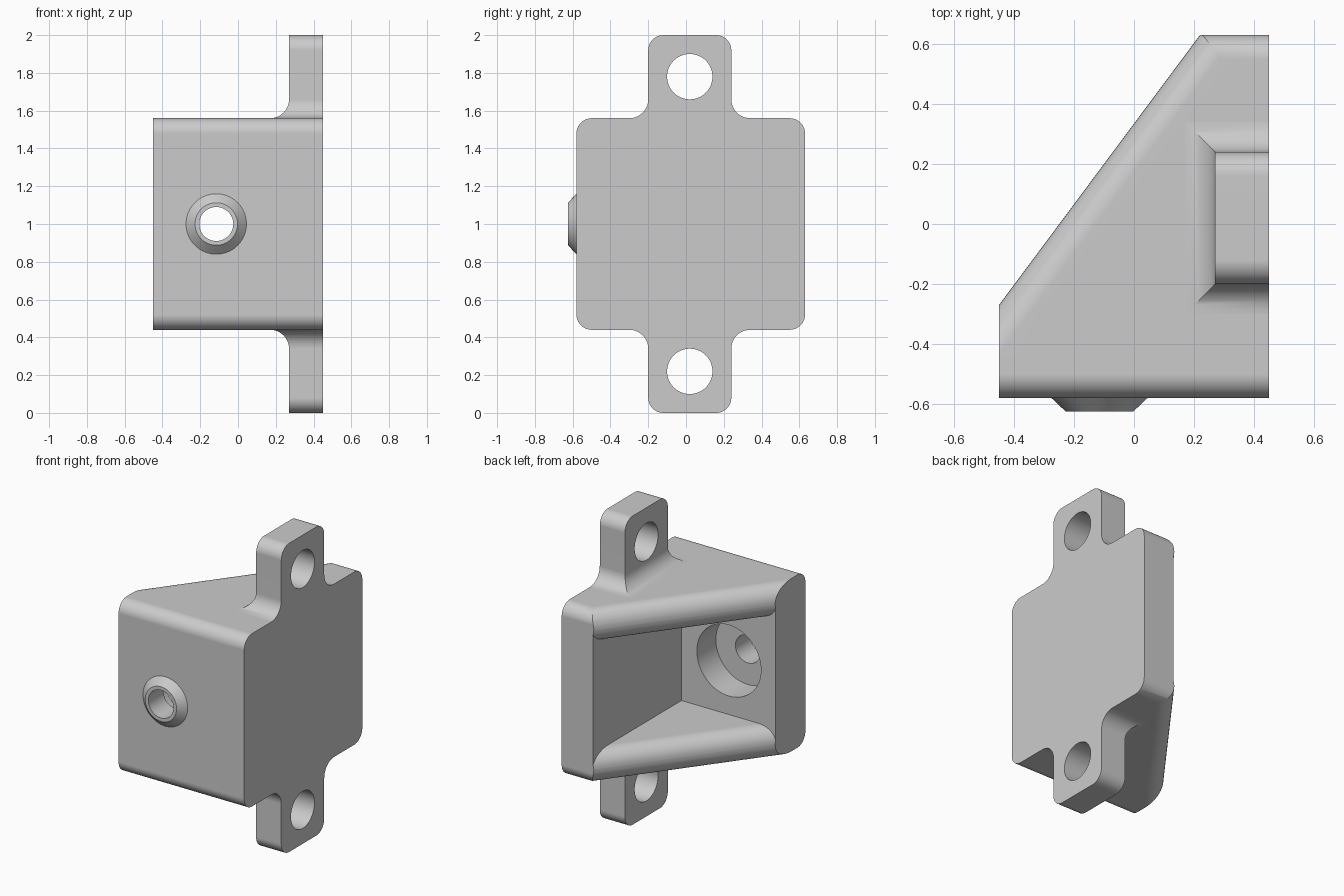
import bpy, bmesh
from math import sin, cos, pi, radians
from mathutils import Vector

if "Cube" in bpy.data.objects:
    bpy.data.objects.remove(bpy.data.objects["Cube"])

grey = bpy.data.materials.new("plain_grey")
grey.use_nodes = True
COLOUR = (0.6, 0.6, 0.6, 1)
grey.diffuse_color = COLOUR
grey.node_tree.nodes["Principled BSDF"].inputs["Base Color"].default_value = COLOUR

STEPS = 10
FACE_X = 0.45                    # flat mounting face
FRONT, BACK = -0.58, 0.63
LOW, HIGH = 0.44, 1.56
EAR_Y, BORE_X = 0.02, -0.115


def loft(name, rings, closed=False):
    """Skin rings of equal length; cap the ends unless the rings form a loop."""
    bm = bmesh.new()
    loops = [[bm.verts.new(p) for p in ring] for ring in rings]
    pairs = list(zip(loops, loops[1:] + loops[:1]))
    for a, b in pairs if closed else pairs[:-1]:
        for i in range(len(a)):
            j = (i + 1) % len(a)
            bm.faces.new((a[i], a[j], b[j], b[i]))
    if not closed:
        bm.faces.new(loops[0])
        bm.faces.new(loops[-1])
    bmesh.ops.recalc_face_normals(bm, faces=bm.faces)
    mesh = bpy.data.meshes.new(name)
    bm.to_mesh(mesh)
    bm.free()
    mesh.materials.append(grey)
    obj = bpy.data.objects.new(name, mesh)
    bpy.context.collection.objects.link(obj)
    return obj


def prism(name, outline, start, end):
    """Sweep 3D outline points between two offsets."""
    return loft(name, [[Vector(p) + Vector(o) for p in outline] for o in (start, end)])


def arc(cx, cy, r, a0, a1):
    return [(cx + r * cos(radians(a0 + (a1 - a0) * i / STEPS)),
             cy + r * sin(radians(a0 + (a1 - a0) * i / STEPS))) for i in range(STEPS + 1)]


def circle(r, n=64):
    return [(r * cos(2 * pi * i / n), r * sin(2 * pi * i / n)) for i in range(n)]


def boolean(obj, cutter, operation):
    """Apply a boolean and discard the helper."""
    cutter.hide_render = True
    mod = obj.modifiers.new("cut", 'BOOLEAN')
    mod.object, mod.operation, mod.solver = cutter, operation, 'EXACT'
    bpy.context.view_layer.objects.active = obj
    bpy.ops.object.modifier_apply(modifier=mod.name)
    bpy.data.objects.remove(cutter)


def smooth(obj):
    bpy.ops.object.select_all(action='DESELECT')
    obj.select_set(True)
    bpy.context.view_layer.objects.active = obj
    bpy.ops.object.shade_smooth_by_angle(angle=radians(30))
    mod = obj.modifiers.new("flat_faces", 'WEIGHTED_NORMAL')
    mod.keep_sharp = True


# Housing: rounded rectangle swept along x
r = 0.08
outline = (arc(BACK - r, HIGH - r, r, 0, 90) + arc(FRONT + r, HIGH - r, r, 90, 180)
           + arc(FRONT + r, LOW + r, r, 180, 270) + arc(BACK - r, LOW + r, r, 270, 360))
housing = prism("housing", [(0, y, z) for y, z in outline], (-FACE_X, 0, 0), (FACE_X, 0, 0))

# Sloping open side: sections run along the slope, w measures depth into the body
corner = Vector((-0.45, -0.27, 0))
along = (Vector((0.22, 0.63, 0)) - corner).normalized()
inward = Vector((along.y, -along.x, 0))


def sloped(name, section):
    points = [corner + inward * w + Vector((0, 0, z)) for w, z in section]
    return prism(name, points, along * -1.5, along * 2.5)


r = 0.1
slab = [(2, LOW)] + arc(r, LOW + r, r, 270, 180) + arc(r, HIGH - r, r, 180, 90) + [(2, HIGH)]
boolean(housing, sloped("slope_trim", slab), 'INTERSECT')

# Triangular pocket with rolled lips on the top and bottom walls
wall = 0.21
floor, ceiling = LOW + wall, HIGH - wall
lips = ([(2, floor)] + arc(r, floor - r, r, 90, 180) + [(-0.3, floor - r), (-0.3, ceiling + r)]
        + arc(r, ceiling + r, r, 180, 270) + [(2, ceiling)])
pocket = sloped("pocket", lips)
box = [(-1, -0.275, 0), (0.225, -0.275, 0), (0.225, 1, 0), (-1, 1, 0)]
boolean(pocket, prism("pocket_limit", box, (0, 0, 0), (0, 0, 2)), 'INTERSECT')
boolean(housing, pocket, 'DIFFERENCE')

# Stepped bore through the front wall
for radius, y0, y1 in ((0.09, -0.8, -0.4), (0.23, -0.47, -0.2)):
    ring = [(BORE_X + x, 0, 1 + z) for x, z in circle(radius)]
    boolean(housing, prism("bore", ring, (0, y0, 0), (0, y1, 0)), 'DIFFERENCE')
smooth(housing)

# Tapered collar around the bore
profile = [(0.16, FRONT), (0.1125, -0.625), (0.09, -0.625), (0.09, FRONT)]
collar = loft("bore_collar", [[(BORE_X + x, y, 1 + z) for x, z in circle(rad)]
                              for rad, y in profile], closed=True)
smooth(collar)

# Mounting ears: flared root, rounded top, drilled; the lower one is mirrored
HALF, EAR_X, TOP = 0.22, 0.27, 2.0
root = [(p, z) for p, z in arc(0.1, HIGH + 0.1, 0.1, 270, 180)]
tip = arc(-0.08, TOP - 0.08, 0.08, 0, 90)
for name, flip in (("upper_ear", False), ("lower_ear", True)):
    rings = []
    for grow, z in root + tip:
        x0 = EAR_X - max(grow, 0)
        y0, y1 = EAR_Y - HALF - grow, EAR_Y + HALF + grow
        z = 2 - z if flip else z
        rings.append([(x0, y0, z), (FACE_X, y0, z), (FACE_X, y1, z), (x0, y1, z)])
    ear = loft(name, rings)
    hole_z = 0.22 if flip else 1.78
    ring = [(0, EAR_Y + y, hole_z + z) for y, z in circle(0.12)]
    boolean(ear, prism("ear_hole", ring, (0, 0, 0), (1, 0, 0)), 'DIFFERENCE')
    smooth(ear)
